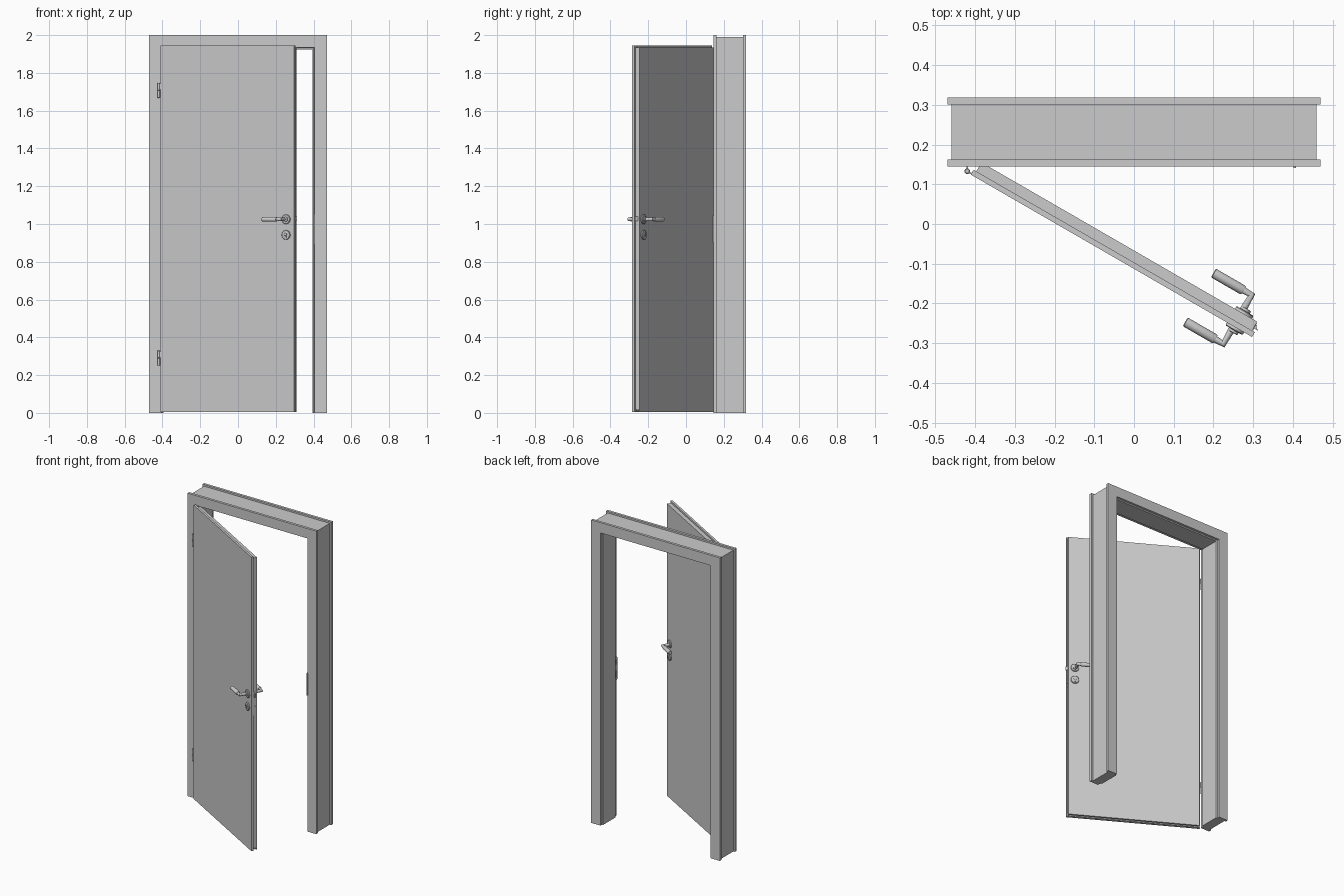
import bpy, bmesh, math
from mathutils import Matrix, Vector

if "Cube" in bpy.data.objects:
    bpy.data.objects.remove(bpy.data.objects["Cube"])

ID = Matrix.Identity(4)
# Open leaf: local x along the leaf, local y through its thickness, origin at hinge pin
DOOR = Matrix.Translation((-0.42, 0.133, 0)) @ Matrix.Rotation(math.radians(-30), 4, 'Z')


def finish(name, bm, M=ID, smooth=False):
    bmesh.ops.recalc_face_normals(bm, faces=bm.faces)
    bm.transform(M)
    me = bpy.data.meshes.new(name)
    bm.to_mesh(me)
    bm.free()
    if smooth:
        me.shade_smooth()
        me.set_sharp_from_angle(angle=math.radians(35))
    ob = bpy.data.objects.new(name, me)
    bpy.context.collection.objects.link(ob)
    return ob


def boxes(name, spans, M=ID):
    bm = bmesh.new()
    for lo, hi in spans:
        lo, hi = Vector(lo), Vector(hi)
        T = Matrix.Translation((lo + hi) / 2) @ Matrix.Diagonal((hi - lo).to_4d())
        T[3][3] = 1
        bmesh.ops.create_cube(bm, size=1, matrix=T)
    return finish(name, bm, M)


def lathe(name, prof, origin, axis, M=ID, n=32):
    # prof: (radius, distance along axis); ends are capped
    bm = bmesh.new()
    R = Matrix.Translation(origin) @ Vector(axis).to_track_quat('Z', 'Y').to_matrix().to_4x4()
    rings = [[bm.verts.new((r * math.cos(2 * math.pi * i / n), r * math.sin(2 * math.pi * i / n), t))
              for i in range(n)] for r, t in prof]
    for a, b in zip(rings, rings[1:]):
        for i in range(n):
            j = (i + 1) % n
            bm.faces.new((a[i], a[j], b[j], b[i]))
    bm.faces.new(rings[0])
    bm.faces.new(rings[-1])
    return finish(name, bm, M @ R, True)


def tube(name, pts, r, M=ID):
    cu = bpy.data.curves.new(name, 'CURVE')
    cu.dimensions = '3D'
    cu.bevel_depth = r
    cu.bevel_resolution = 6
    cu.use_fill_caps = True
    sp = cu.splines.new('POLY')
    sp.points.add(len(pts) - 1)
    for p, co in zip(sp.points, pts):
        p.co = (*co, 1)
    tmp = bpy.data.objects.new(name + "_path", cu)
    bpy.context.collection.objects.link(tmp)
    bpy.context.view_layer.update()
    me = bpy.data.meshes.new_from_object(tmp)
    bpy.data.objects.remove(tmp)
    bm = bmesh.new()
    bm.from_mesh(me)
    return finish(name, bm, M, True)


# Door frame: one cross-section (half width, depth) mitred up, across and down
prof = [(.47, .145), (.405, .145), (.405, .160), (.401, .164), (.401, .169), (.405, .172),
        (.395, .172), (.395, .300), (.402, .302), (.402, .318), (.47, .318),
        (.47, .301), (.459, .301), (.459, .162), (.47, .162)]
bm = bmesh.new()
rings = []
for s, up in ((-1, 0), (-1, 1), (1, 1), (1, 0)):
    rings.append([bm.verts.new((s * w, y, (1.53 + w if up else 0))) for w, y in prof])
n = len(prof)
for a, b in zip(rings, rings[1:]):
    for i in range(n):
        j = (i + 1) % n
        bm.faces.new((a[i], a[j], b[j], b[i]))
bm.faces.new(rings[0])
bm.faces.new(rings[-1])
finish("door_frame", bm)

# Strike plate with two openings and a front lip
boxes("strike_plate", [
    ((.402, .147, .895), (.406, .152, 1.05)), ((.402, .166, .895), (.406, .171, 1.05)),
    ((.402, .152, .895), (.406, .166, .915)), ((.402, .152, .96), (.406, .166, 1.0)),
    ((.402, .152, 1.035), (.406, .166, 1.05)), ((.402, .141, .90), (.408, .147, 1.045))])

# Leaf: thin overlapping front panel, rebated core with a channel for the bottom seal
boxes("leaf_front", [((.012, -.003, .005), (.83, .011, 1.945))], DOOR)
boxes("leaf_core", [((.02, .011, .018), (.822, .037, 1.934)),
                    ((.02, .011, .006), (.822, .016, .018)),
                    ((.02, .030, .006), (.822, .037, .018))], DOOR)
boxes("bottom_seal", [((.022, .020, .009), (.82, .026, .018))], DOOR)

# Lock edge: face plate, latch and bolt
boxes("lock_face_plate", [((.820, .014, .895), (.8235, .034, 1.05))], DOOR)
boxes("lock_bolt", [((.80, .019, .92), (.826, .029, .955))], DOOR)
bm = bmesh.new()
tri = [(.82, .018), (.835, .018), (.82, .031)]
f = bm.faces.new([bm.verts.new((u, v, 1.015)) for u, v in tri])
ext = bmesh.ops.extrude_face_region(bm, geom=[f])["geom"]
bmesh.ops.translate(bm, vec=(0, 0, .025), verts=[e for e in ext if isinstance(e, bmesh.types.BMVert)])
finish("latch", bm, DOOR)

# Hinges: two knuckles with rounded ends plus a small arm to the leaf
for label, z in (("lower", .25), ("upper", 1.668)):
    for k in range(2):
        lathe(f"{label}_hinge_knuckle_{k + 1}",
              [(.005, 0), (.007, .002), (.007, .038), (.005, .0395)],
              (0, 0, z + k * .04), (0, 0, 1), DOOR, 20)
    boxes(f"{label}_hinge_arm", [((0, -.002, z + .044), (.03, .002, z + .076))], DOOR)
    boxes(f"{label}_hinge_frame_arm", [((-.422, .133, z + .004), (-.418, .16, z + .036))])

# Handles and key plates on both faces
U, ZH, ZK = .782, 1.025, .942
for side, face, d in (("front", -.003, -1), ("back", .037, 1)):
    lever_v = face + d * .051
    for part, z in (("handle", ZH), ("key", ZK)):
        lathe(f"{side}_{part}_rose", [(.025, -.001), (.025, .006), (.023, .008), (.014, .008), (.013, .0085)],
              (U, face, z), (0, d, 0), DOOR)
    lathe(f"{side}_handle_collar", [(.0135, .006), (.0135, .014), (.012, .015)],
          (U, face, ZH), (0, d, 0), DOOR)
    tube(f"{side}_handle_neck", [(U - .006, face, ZH), (U - .006, lever_v, ZH), (.745, lever_v, ZH)],
         .0095, DOOR)
    lathe(f"{side}_handle_grip", [(.010, 0), (.0125, .002), (.0125, .085), (.011, .088)],
          (.665, lever_v, ZH), (1, 0, 0), DOOR)
    lathe(f"{side}_lock_cylinder", [(.0085, .006), (.0085, .011), (.0075, .012)],
          (U, face, ZK + .004), (0, d, 0), DOOR, 24)
    boxes(f"{side}_lock_body", [((U - .005, min(face, face + d * .011), ZK - .014),
                                 (U + .005, max(face, face + d * .011), ZK))], DOOR)
